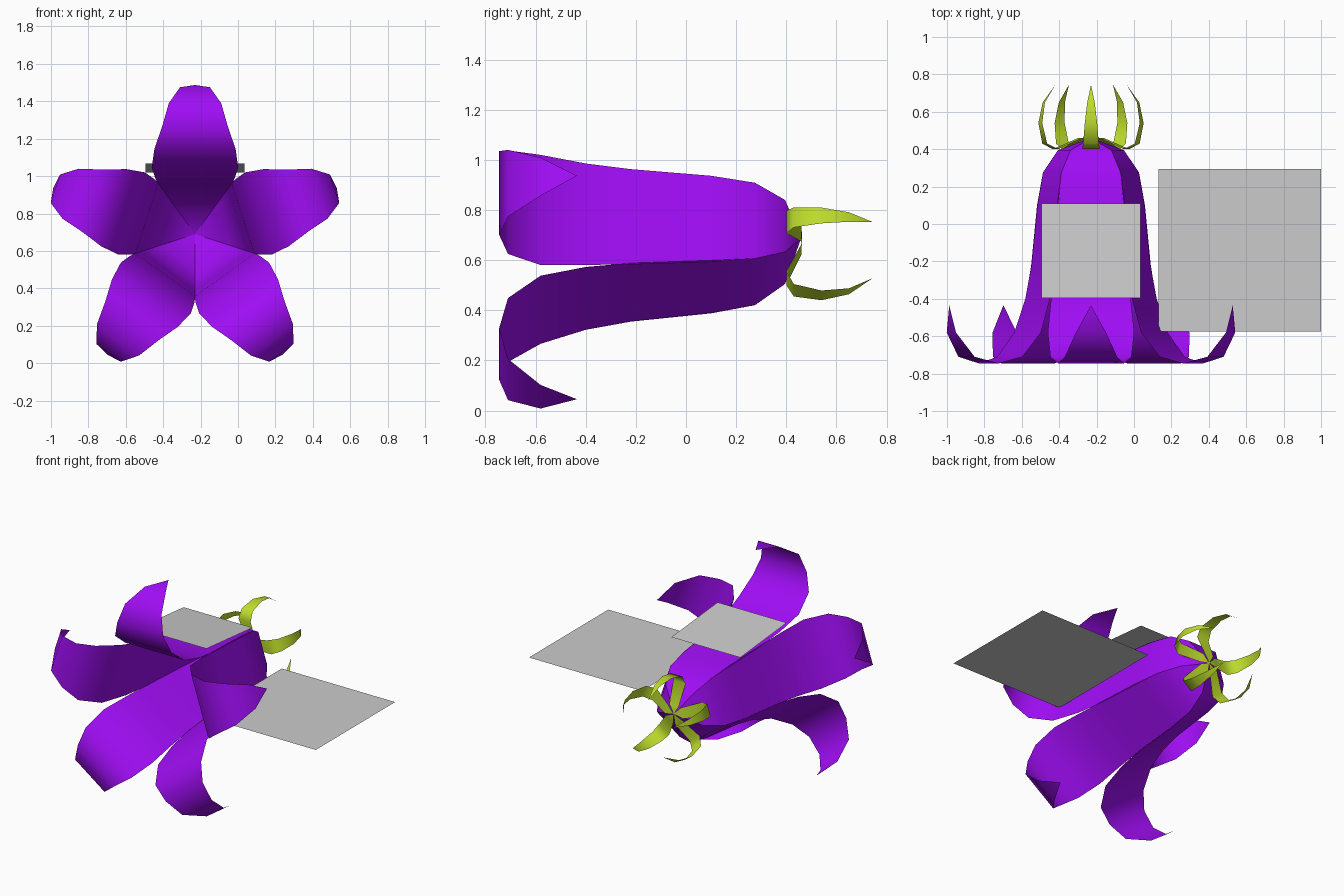
import bpy, bmesh, math
from mathutils import Vector

if "Cube" in bpy.data.objects:
    bpy.data.objects.remove(bpy.data.objects["Cube"])

CENTRE = Vector((-0.23, 0, 0.69))

def material(name, colour):
    m = bpy.data.materials.new(name)
    m.diffuse_color = colour
    m.use_nodes = True
    m.node_tree.nodes["Principled BSDF"].inputs["Base Color"].default_value = m.diffuse_color
    return m

def ribbon(name, profile, angle, mat):
    """Sheet swept through (radius, y, half width) stations at an angle about the y axis."""
    d = Vector((math.cos(angle), 0, math.sin(angle)))
    u = Vector((-math.sin(angle), 0, math.cos(angle)))
    bm = bmesh.new()
    rows = []
    for r, y, w in profile:
        p = CENTRE + d * r + Vector((0, y, 0))
        if w == 0:
            v = bm.verts.new(p)
            rows.append((v, v))
        else:
            rows.append((bm.verts.new(p - u * w), bm.verts.new(p + u * w)))
    for (l0, r0), (l1, r1) in zip(rows, rows[1:]):
        bm.faces.new(list(dict.fromkeys((l0, r0, r1, l1)))).smooth = True
    me = bpy.data.meshes.new(name)
    bm.to_mesh(me)
    bm.free()
    me.materials.append(mat)
    bpy.context.collection.objects.link(bpy.data.objects.new(name, me))

def sheet(name, loc, size_x, size_y, tilt=0):
    bpy.ops.mesh.primitive_plane_add(size=1, location=loc, rotation=(tilt, 0, 0))
    ob = bpy.context.object
    ob.name = name
    ob.scale = (size_x, size_y, 1)

purple = material("petal_purple", (0.35, 0.004, 0.91, 1))
green = material("sepal_green", (0.51, 0.72, 0.026, 1))

# Stations from the flower's back centre to each tip
petal = [(0, 0.46, 0), (0.15, 0.395, 0.109), (0.218, 0.275, 0.159),
         (0.243, 0.10, 0.18), (0.27, -0.22, 0.199), (0.30, -0.40, 0.213),
         (0.356, -0.58, 0.231), (0.456, -0.71, 0.217), (0.574, -0.745, 0.176),
         (0.70, -0.71, 0.14), (0.785, -0.58, 0.08), (0.797, -0.435, 0)]
sepal = [(0, 0.463, 0), (0.06, 0.46, 0.036), (0.20, 0.40, 0.047),
         (0.26, 0.43, 0.042), (0.285, 0.54, 0.033), (0.265, 0.65, 0.02),
         (0.20, 0.745, 0)]

# Five petals and five sepals around the axis
for i in range(5):
    a = math.radians(90 + 72 * i)
    ribbon(f"petal_{i + 1}", petal, a, purple)
    ribbon(f"sepal_{i + 1}", sepal, a, green)

# Grey sheets: small tilted one above, large level one beside
sheet("small_sheet", (-0.23, -0.143, 1.043), 0.53, 0.51, math.radians(-5.4))
sheet("large_sheet", (0.565, -0.14, 0.69), 0.87, 0.87)
